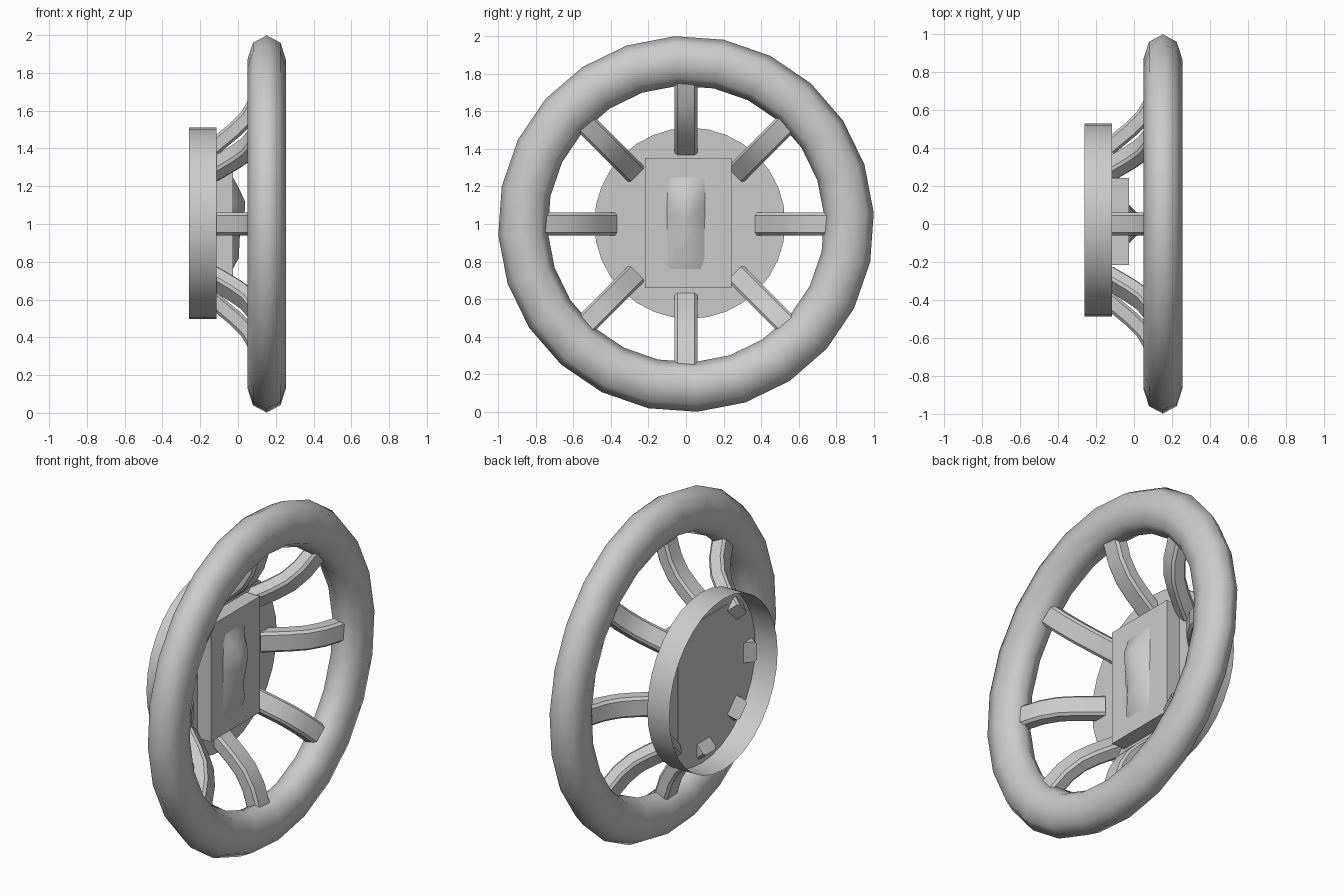
import bpy, bmesh
from math import pi, sin, cos, radians, atan2
from mathutils import Vector, Matrix

old = bpy.data.objects.get("Cube")
if old:
    bpy.data.objects.remove(old, do_unlink=True)

grey = bpy.data.materials.new("plain_grey")
grey.use_nodes = True
grey.diffuse_color = (0.6, 0.6, 0.6, 1)
grey.node_tree.nodes["Principled BSDF"].inputs["Base Color"].default_value = (0.6, 0.6, 0.6, 1)


def finish(name, bm, angle, recalc=True):
    """Turn a bmesh into a named, shaded object."""
    if recalc:
        bmesh.ops.recalc_face_normals(bm, faces=bm.faces)
    mesh = bpy.data.meshes.new(name)
    bm.to_mesh(mesh)
    bm.free()
    mesh.materials.append(grey)
    ob = bpy.data.objects.new(name, mesh)
    bpy.context.collection.objects.link(ob)
    bpy.ops.object.select_all(action="DESELECT")
    ob.select_set(True)
    bpy.context.view_layer.objects.active = ob
    bpy.ops.object.shade_smooth_by_angle(angle=radians(angle))
    return ob


def loft(bm, rings, loop=False):
    """Skin rings of points; loop joins last to first, otherwise ends are capped."""
    vs = [[bm.verts.new(p) for p in ring] for ring in rings]
    n = len(vs[0])
    pairs = list(zip(vs, vs[1:])) + ([(vs[-1], vs[0])] if loop else [])
    for a, b in pairs:
        for i in range(n):
            j = (i + 1) % n
            bm.faces.new((a[i], a[j], b[j], b[i]))
    if not loop:
        bm.faces.new(vs[0][::-1])
        bm.faces.new(vs[-1])


# Rim: eight-sided oval tube swept in 24 steps around the x axis
bm = bmesh.new()
rings = []
for s in range(24):
    a = radians(-3.4) + s * pi / 12
    ring = []
    for k in range(8):
        t = k * pi / 4
        r = 0.868 + 0.132 * cos(t)
        ring.append((0.152 + 0.103 * sin(t), r * sin(a), 1 + r * cos(a)))
    rings.append(ring)
loft(bm, rings, loop=True)
finish("rim", bm, 60)

# Spokes: bevelled bars following a bent path from hub to rim
path = [(0.4, -0.135), (0.45, -0.075), (0.5, -0.015), (0.565, 0.05), (0.65, 0.1), (0.76, 0.135)]
HALF_W, HALF_T, CUT = 0.06, 0.043, 0.014
section = []
for sx, sy in ((1, 1), (-1, 1), (-1, -1), (1, -1)):
    corner = [(sx * HALF_W, sy * (HALF_T - CUT)), (sx * (HALF_W - CUT), sy * HALF_T)]
    section += corner if sx * sy > 0 else corner[::-1]
for s in range(8):
    bm = bmesh.new()
    turn = Matrix.Translation((0, 0, 1)) @ Matrix.Rotation(s * pi / 4, 4, "X")
    rings = []
    for i, (r, x) in enumerate(path):
        r0, x0 = path[max(i - 1, 0)]
        r1, x1 = path[min(i + 1, len(path) - 1)]
        t = atan2(x1 - x0, r1 - r0)
        rings.append([turn @ Vector((x + v * cos(t), u, r - v * sin(t))) for u, v in section])
    loft(bm, rings)
    finish(f"spoke_{s + 1}", bm, 35)

# Hub: shallow thin-walled cup, open at the back
bm = bmesh.new()
bmesh.ops.create_circle(bm, cap_ends=True, segments=32, radius=0.508)
wall = bmesh.ops.extrude_edge_only(bm, edges=bm.edges[:])
bmesh.ops.translate(bm, vec=(0, 0, -0.145), verts=[v for v in wall["geom"] if isinstance(v, bmesh.types.BMVert)])
bmesh.ops.transform(bm, verts=bm.verts, matrix=Matrix.Translation((-0.115, 0.02, 1.004)) @ Matrix.Rotation(pi / 2, 4, "Y"))
finish("hub_cup", bm, 35)

# Centre box on the hub face
bm = bmesh.new()
bmesh.ops.create_cube(bm, size=1)
bmesh.ops.transform(bm, verts=bm.verts, matrix=Matrix.Translation((-0.073, 0.013, 1.005)) @ Matrix.Diagonal((0.092, 0.46, 0.69, 1)))
finish("centre_box", bm, 30)

# Raised pad: sloped mound on the box, higher toward the top
bm = bmesh.new()
BASE = -0.035
rings = []
for z, half, top, height in ((0.76, 0.11, 0.08, -0.028), (0.82, 0.11, 0.055, 0.004),
                             (0.94, 0.11, 0.04, 0.01), (1.04, 0.11, 0.035, 0.035),
                             (1.12, 0.11, 0.04, 0.037), (1.19, 0.11, 0.055, 0.005),
                             (1.25, 0.11, 0.08, -0.028)):
    rings.append([(BASE, -half, z), (height, -top, z), (height, top, z), (BASE, half, z)])
loft(bm, rings)
finish("centre_pad", bm, 50)
